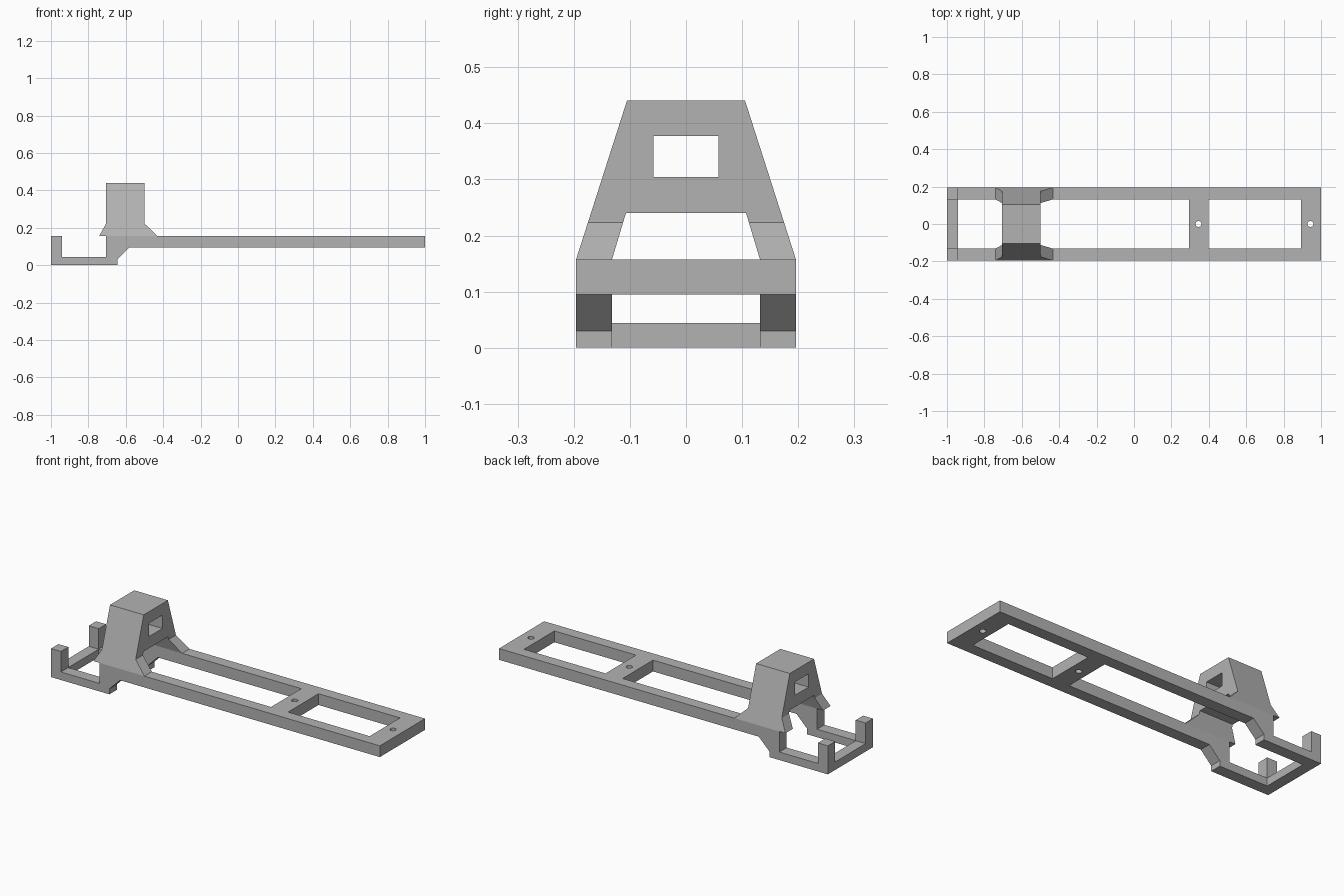
import bpy
import bmesh

cube = bpy.data.objects.get("Cube")
if cube:
    bpy.data.objects.remove(cube, do_unlink=True)

grey = bpy.data.materials.new("plain grey")
grey.use_nodes = True
colour = (0.45, 0.45, 0.45, 1)
grey.diffuse_color = colour
grey.node_tree.nodes["Principled BSDF"].inputs["Base Color"].default_value = colour

# Shared dimensions
OUT, IN = 0.196, 0.132            # rail outer and inner y
DECK_LOW, DECK_TOP = 0.095, 0.157
TRAY_TOP = 0.044
TOWER_X = (-0.705, -0.5)
ROOF_Y, ROOF_Z = 0.105, 0.441
ARCH_Y, ARCH_Z = 0.107, 0.24
FLARE_Z = 0.223


def loft(name, ring_a, ring_b):
    """Solid between two matching rings of points."""
    bm = bmesh.new()
    a = [bm.verts.new(p) for p in ring_a]
    b = [bm.verts.new(p) for p in ring_b]
    bm.faces.new(a)
    bm.faces.new(b[::-1])
    for i in range(len(a)):
        j = (i + 1) % len(a)
        bm.faces.new((a[j], a[i], b[i], b[j]))
    bmesh.ops.recalc_face_normals(bm, faces=bm.faces)
    mesh = bpy.data.meshes.new(name)
    bm.to_mesh(mesh)
    bm.free()
    mesh.materials.append(grey)
    obj = bpy.data.objects.new(name, mesh)
    bpy.context.collection.objects.link(obj)
    return obj


def box(name, xs, ys, zs):
    ring = [(xs[0], ys[0]), (xs[1], ys[0]), (xs[1], ys[1]), (xs[0], ys[1])]
    return loft(name, [(x, y, zs[0]) for x, y in ring], [(x, y, zs[1]) for x, y in ring])


def cut(obj, cutter):
    mod = obj.modifiers.new("opening", "BOOLEAN")
    mod.operation = "DIFFERENCE"
    mod.solver = "EXACT"
    mod.object = cutter
    cutter.hide_render = True
    bpy.context.view_layer.objects.active = obj
    bpy.ops.object.modifier_apply(modifier=mod.name)
    bpy.data.objects.remove(cutter, do_unlink=True)


def outer_y(z):
    return OUT + (ROOF_Y - OUT) * (z - DECK_TOP) / (ROOF_Z - DECK_TOP)


def inner_y(z):
    return IN + (ARCH_Y - IN) * (z - DECK_TOP) / (ARCH_Z - DECK_TOP)


# Side rails: corner post, low tray, step up, long deck
rail = [(-1, 0), (-0.645, 0), (-0.645, 0.03), (-0.58, DECK_LOW), (1, DECK_LOW),
        (1, DECK_TOP), (TOWER_X[0], DECK_TOP), (TOWER_X[0], TRAY_TOP),
        (-0.94, TRAY_TOP), (-0.94, DECK_TOP), (-1, DECK_TOP)]
for side, s in (("left", 1), ("right", -1)):
    # the rails lie along x, so +y is the rear and -y the front
    label = "rear" if s > 0 else "front"
    loft(label + "_rail", [(x, s * IN, z) for x, z in rail], [(x, s * OUT, z) for x, z in rail])

    # Sloping gussets at the feet of the tower
    for foot, tip, wall in (("tray", -0.742, TOWER_X[0]), ("deck", -0.432, TOWER_X[1])):
        tri = [(wall, DECK_TOP), (tip, DECK_TOP), (wall, FLARE_Z)]
        loft(label + "_" + foot + "_gusset",
             [(x, s * inner_y(z), z) for x, z in tri],
             [(x, s * outer_y(z), z) for x, z in tri])

# Cross members
box("tray_crossbar", (-1, -0.94), (-IN, IN), (0, TRAY_TOP))
for name, xs, hole_x in (("middle_crossbar", (0.293, 0.397), 0.345),
                         ("end_crossbar", (0.893, 1), 0.943)):
    bar = box(name, xs, (-IN, IN), (DECK_LOW, DECK_TOP))
    bpy.ops.mesh.primitive_cylinder_add(vertices=24, radius=0.016, depth=0.3,
                                        location=(hole_x, 0, DECK_TOP))
    drill = bpy.context.object
    drill.data.materials.append(grey)
    cut(bar, drill)

# Tapered tower with an arch below and a window through it
half = [(IN, DECK_TOP), (OUT, DECK_TOP), (ROOF_Y, ROOF_Z)]
section = half + [(-y, z) for y, z in reversed(half)] + [(-ARCH_Y, ARCH_Z), (ARCH_Y, ARCH_Z)]
tower = loft("tower", *[[(x, y, z) for y, z in section] for x in TOWER_X])
cut(tower, box("window_cutter", (-0.8, -0.4), (-0.058, 0.058), (0.304, 0.377)))
